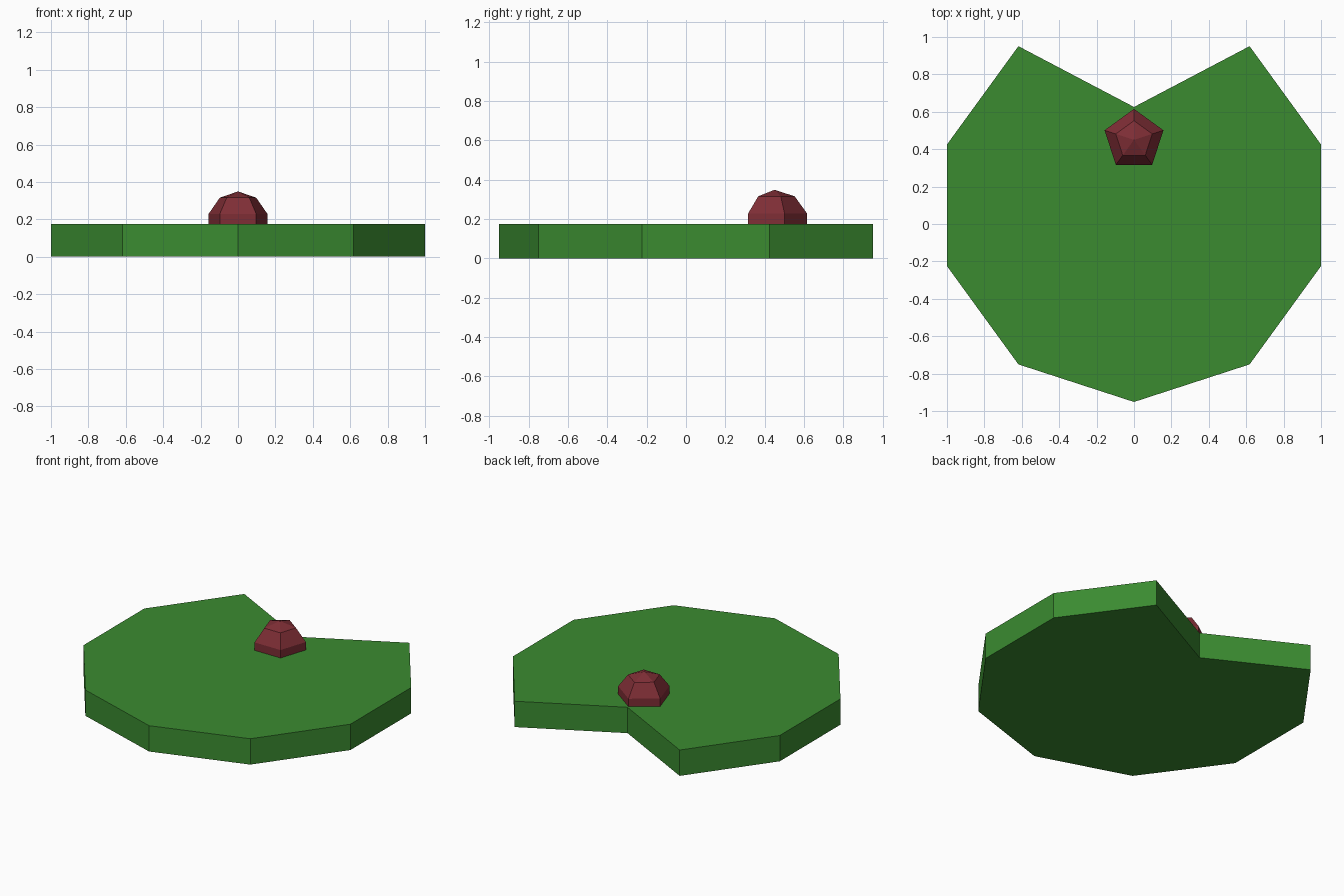
import bpy, bmesh
from math import sin, cos, radians
from mathutils import Matrix

if "Cube" in bpy.data.objects:
    bpy.data.objects.remove(bpy.data.objects["Cube"])


def add_part(name, bm, color):
    bmesh.ops.recalc_face_normals(bm, faces=bm.faces)
    mesh = bpy.data.meshes.new(name)
    bm.to_mesh(mesh)
    bm.free()
    mat = bpy.data.materials.new(name + "_color")
    mat.diffuse_color = (*color, 1)
    mat.use_nodes = True
    mat.node_tree.nodes["Principled BSDF"].inputs["Base Color"].default_value = mat.diffuse_color
    mesh.materials.append(mat)
    obj = bpy.data.objects.new(name, mesh)
    bpy.context.collection.objects.link(obj)
    return obj


THICK = 0.175
RADIUS = 1 / cos(radians(18))
CENTRE_Y = 0.1

# Floating leaf: ten-sided disc with one corner pulled in as a notch
bm = bmesh.new()
outline = []
for i in range(10):
    a = radians(90 + 36 * i)
    r = RADIUS * 0.5 if i == 0 else RADIUS
    outline.append(bm.verts.new((r * cos(a), CENTRE_Y + r * sin(a), 0)))
face = bm.faces.new(outline)
top = bmesh.ops.extrude_face_region(bm, geom=[face], use_keep_orig=True)["geom"]
bmesh.ops.translate(bm, vec=(0, 0, THICK),
                    verts=[v for v in top if isinstance(v, bmesh.types.BMVert)])
add_part("leaf_pad", bm, (0.043, 0.26, 0.03))

# Flower bud: low-poly five-sided sphere half sunk into the leaf
bm = bmesh.new()
bmesh.ops.create_uvsphere(bm, u_segments=5, v_segments=5, radius=0.174,
                          matrix=Matrix.Translation((0, 0.45, THICK)))
add_part("flower_bud", bm, (0.21, 0.027, 0.036))
